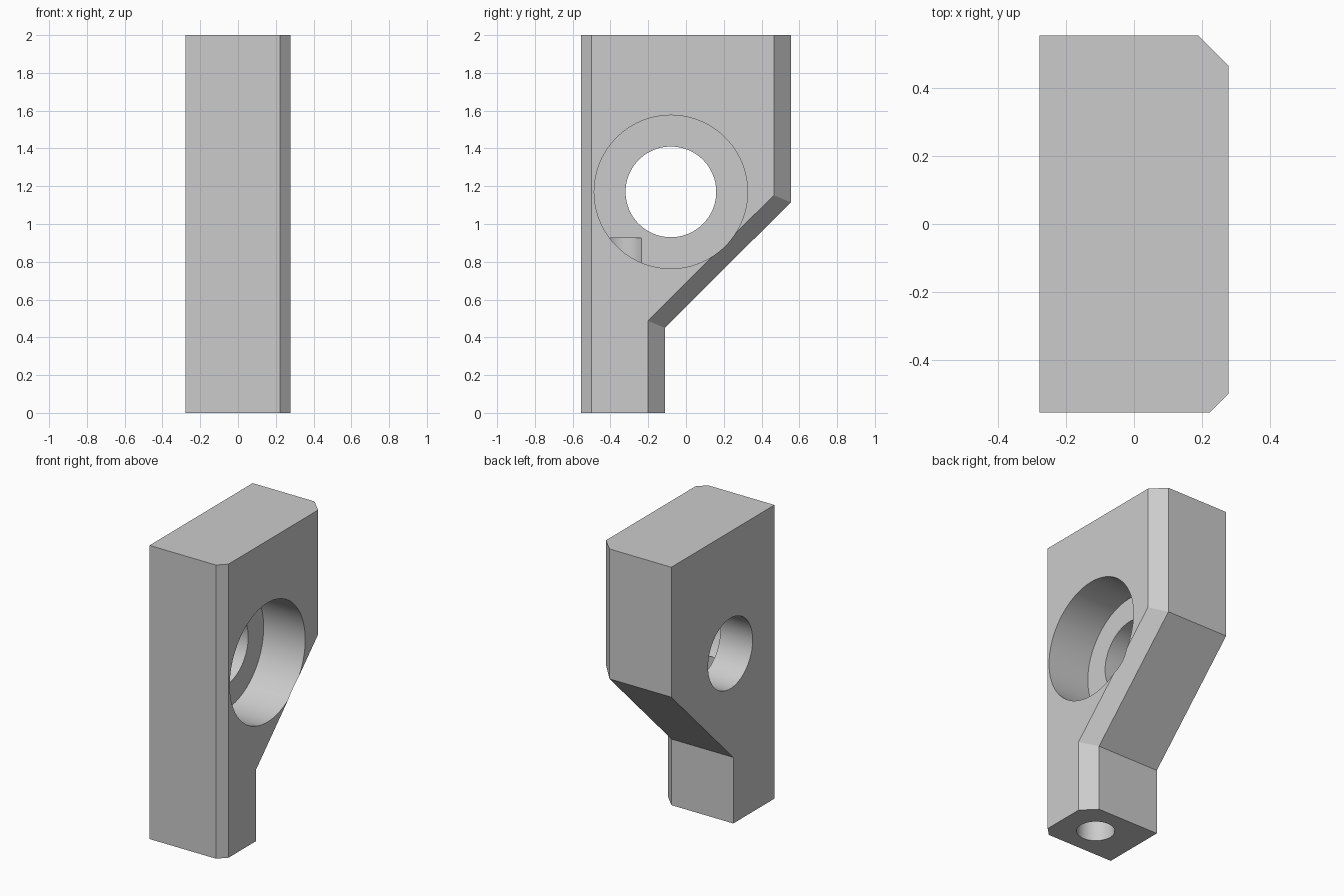
import bpy
import bmesh
from mathutils import Vector

if "Cube" in bpy.data.objects:
    bpy.data.objects.remove(bpy.data.objects["Cube"], do_unlink=True)

HALF_WIDTH = 0.278
FRONT, BACK, FOOT_BACK = -0.555, 0.555, -0.112
BORE_Y, BORE_Z = -0.08, 1.17

grey = bpy.data.materials.new("plain grey")
grey.use_nodes = True
colour = (0.6, 0.6, 0.6, 1)
grey.diffuse_color = colour
grey.node_tree.nodes["Principled BSDF"].inputs["Base Color"].default_value = colour


def chamfer(bm, size, test):
    """Cut a flat chamfer on the +x edges whose two ends pass the test."""
    edges = [e for e in bm.edges
             if all(v.co.x > 0 and test(v.co) for v in e.verts)
             and abs(e.verts[0].co.z - e.verts[1].co.z) > 0.1]
    bmesh.ops.bevel(bm, geom=edges, offset=size, offset_type='OFFSET',
                    segments=1, affect='EDGES')


def cutter(name, radius, start, end):
    """Cylinder between two points, used only for cutting."""
    start, end = Vector(start), Vector(end)
    axis = end - start
    bpy.ops.mesh.primitive_cylinder_add(
        vertices=96, radius=radius, depth=axis.length, location=(start + end) / 2,
        rotation=axis.to_track_quat('Z', 'Y').to_euler())
    obj = bpy.context.object
    obj.name = name
    obj.hide_render = True
    return obj


# Bracket body: side profile extruded across the width
profile = [(FRONT, 0), (FOOT_BACK, 0), (FOOT_BACK, 0.45),
           (BACK, 1.115), (BACK, 2), (FRONT, 2)]
bm = bmesh.new()
side = bm.faces.new([bm.verts.new((-HALF_WIDTH, y, z)) for y, z in profile])
extruded = bmesh.ops.extrude_face_region(bm, geom=[side])["geom"]
bmesh.ops.translate(bm, vec=(2 * HALF_WIDTH, 0, 0),
                    verts=[v for v in extruded if isinstance(v, bmesh.types.BMVert)])
bmesh.ops.recalc_face_normals(bm, faces=bm.faces)

# Wide chamfer along the back, narrow one along the front
chamfer(bm, 0.09, lambda co: co.y > FRONT + 0.2)
chamfer(bm, 0.056, lambda co: co.y < FRONT + 0.01)
bmesh.ops.recalc_face_normals(bm, faces=bm.faces)

mesh = bpy.data.meshes.new("bracket_body")
bm.to_mesh(mesh)
bm.free()
mesh.materials.append(grey)
body = bpy.data.objects.new("bracket_body", mesh)
bpy.context.collection.objects.link(body)

# Counterbore, through hole and blind hole up from the foot
cutters = [
    cutter("counterbore_cutter", 0.406, (-0.035, BORE_Y, BORE_Z), (0.5, BORE_Y, BORE_Z)),
    cutter("through_hole_cutter", 0.24, (-0.5, BORE_Y, BORE_Z), (0.5, BORE_Y, BORE_Z)),
    cutter("foot_hole_cutter", 0.118, (0.03, -0.333, -0.2), (0.03, -0.333, 0.925)),
]

bpy.ops.object.select_all(action='DESELECT')
body.select_set(True)
bpy.context.view_layer.objects.active = body
for tool in cutters:
    cut = body.modifiers.new(tool.name, 'BOOLEAN')
    cut.operation = 'DIFFERENCE'
    cut.solver = 'EXACT'
    cut.object = tool
    bpy.ops.object.modifier_apply(modifier=cut.name)
    bpy.data.objects.remove(tool, do_unlink=True)

# Smooth bores, crisp edges
bpy.ops.object.shade_smooth_by_angle(angle=0.5)
